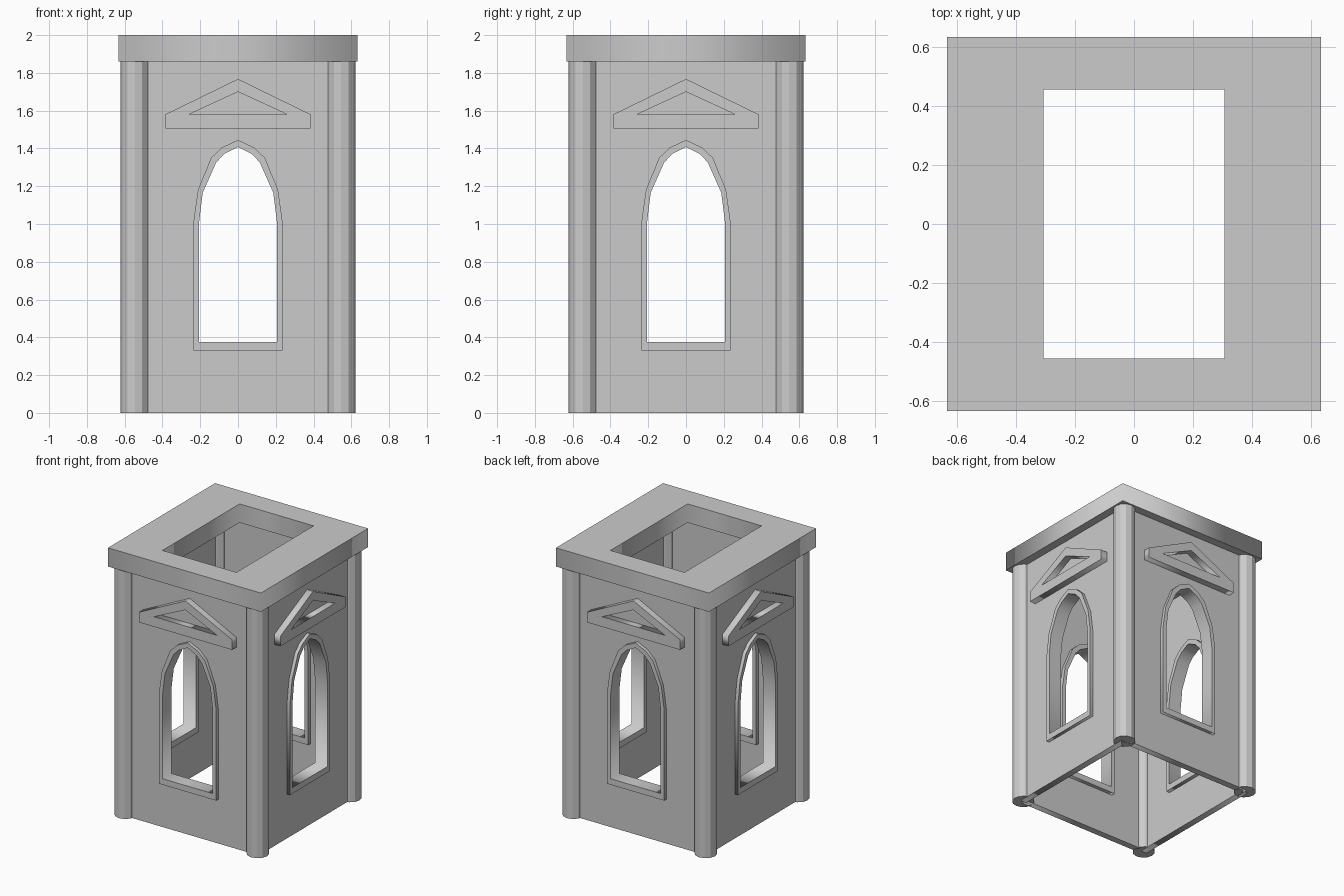
import bpy
from math import radians, pi
from mathutils import Matrix

if "Cube" in bpy.data.objects:
    bpy.data.objects.remove(bpy.data.objects["Cube"])


def plate(name, loops, thickness, matrix):
    """Flat plate from an outline plus hole loops, placed by matrix."""
    cu = bpy.data.curves.new(name, 'CURVE')
    cu.dimensions = '2D'
    cu.fill_mode = 'BOTH'
    cu.extrude = thickness / 2
    for pts in loops:
        sp = cu.splines.new('POLY')
        sp.points.add(len(pts) - 1)
        for p, (x, y) in zip(sp.points, pts):
            p.co = (x, y, 0, 1)
        sp.use_cyclic_u = True
    ob = bpy.data.objects.new(name, cu)
    bpy.context.collection.objects.link(ob)
    bpy.ops.object.select_all(action='DESELECT')
    ob.select_set(True)
    bpy.context.view_layer.objects.active = ob
    bpy.ops.object.convert(target='MESH')
    bpy.context.object.matrix_world = matrix


def mirrored(half):
    """Complete a right-hand half profile (bottom to apex) symmetrically."""
    return half + [(-x, y) for x, y in reversed(half) if x > 0]


def rect(hx, y0, y1):
    return [(-hx, y0), (hx, y0), (hx, y1), (-hx, y1)]


# pointed window and gable profiles
frame_outer = mirrored([(.236, .33), (.236, 1.01), (.212, 1.18),
                        (.143, 1.35), (.085, 1.405), (0, 1.445)])
frame_inner = mirrored([(.206, .375), (.206, 1.01), (.187, 1.165),
                        (.116, 1.325), (.074, 1.37), (0, 1.408)])
gable_outer = mirrored([(.385, 1.505), (.385, 1.58), (0, 1.768)])
gable_inner = mirrored([(.26, 1.58), (0, 1.70)])

# four identical sides
for i, side in enumerate(("front", "right", "back", "left")):
    turn = Matrix.Rotation(i * pi / 2, 4, 'Z')

    def at(y):
        return turn @ Matrix.Translation((0, -y, 0)) @ Matrix.Rotation(pi / 2, 4, 'X')

    plate(side + "_wall", [rect(.545, 0, 1.87), frame_outer], .05, at(.545))
    plate(side + "_window_frame", [frame_outer, frame_inner], .104, at(.543))
    plate(side + "_gable_trim", [gable_outer, gable_inner], .055, at(.5925))

    # corner column
    pos = turn @ Matrix.Translation((.546, -.546, .935))
    bpy.ops.mesh.primitive_cylinder_add(vertices=12, radius=.077, depth=1.87)
    col = bpy.context.object
    col.name = side + "_corner_column"
    col.matrix_world = pos

# cornice slab with rectangular opening
plate("cornice", [rect(.632, -.632, .632), rect(.306, -.455, .455)], .14,
      Matrix.Translation((0, 0, 1.93)))
